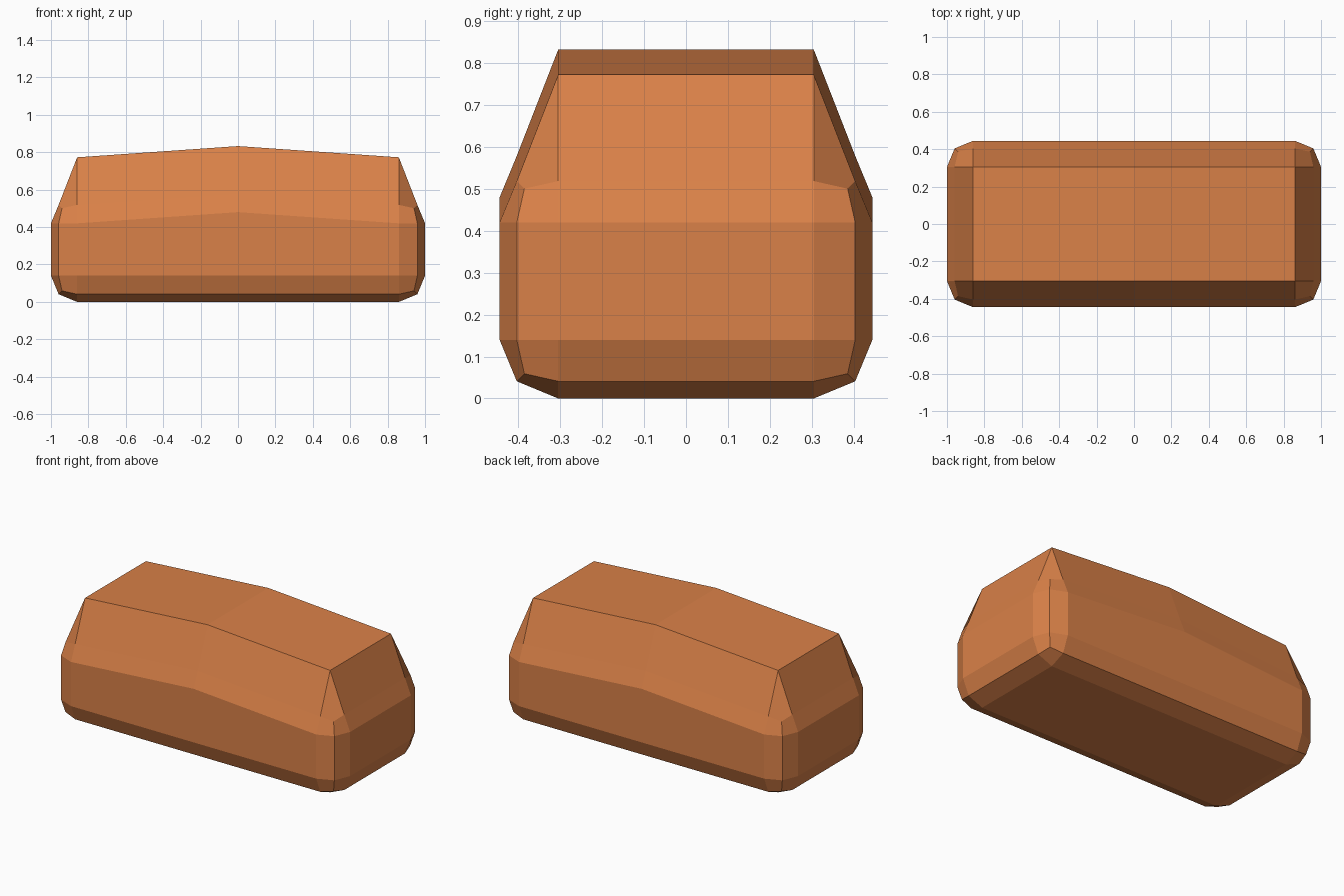
import bpy, bmesh
from mathutils import Matrix

if "Cube" in bpy.data.objects:
    bpy.data.objects.remove(bpy.data.objects["Cube"])

LENGTH, WIDTH, HEIGHT = 2.0, 0.89, 0.56   # block before its top is pulled up
BEVEL = 0.14
RAISE = 0.213                             # how far the flat top is pulled up
RIDGE = 0.06                              # extra height at mid length

bm = bmesh.new()

# Rounded-off block
bmesh.ops.create_cube(bm, size=1, matrix=Matrix.Translation((0, 0, HEIGHT / 2))
                      @ Matrix.Diagonal((LENGTH, WIDTH, HEIGHT, 1)))
bmesh.ops.bevel(bm, geom=bm.edges[:], offset=BEVEL, offset_type='OFFSET',
                segments=2, profile=0.5, affect='EDGES')

# Cross loop at mid length
bmesh.ops.bisect_plane(bm, geom=bm.verts[:] + bm.edges[:] + bm.faces[:],
                       plane_co=(0, 0, 0), plane_no=(1, 0, 0))

# Pull the top face up, and crown the upper half at mid length
for v in bm.verts:
    upper = v.co.z > HEIGHT / 2
    if v.co.z > HEIGHT - 0.005:
        v.co.z += RAISE
    if upper and abs(v.co.x) < 0.01:
        v.co.z += RIDGE

bmesh.ops.recalc_face_normals(bm, faces=bm.faces[:])
mesh = bpy.data.meshes.new("loaf_block")
bm.to_mesh(mesh)
bm.free()

block = bpy.data.objects.new("loaf_block", mesh)
bpy.context.collection.objects.link(block)

# Warm orange-brown
mat = bpy.data.materials.new("orange_brown")
mat.diffuse_color = (0.70, 0.22, 0.065, 1)
mat.use_nodes = True
mat.node_tree.nodes["Principled BSDF"].inputs["Base Color"].default_value = mat.diffuse_color
mesh.materials.append(mat)
